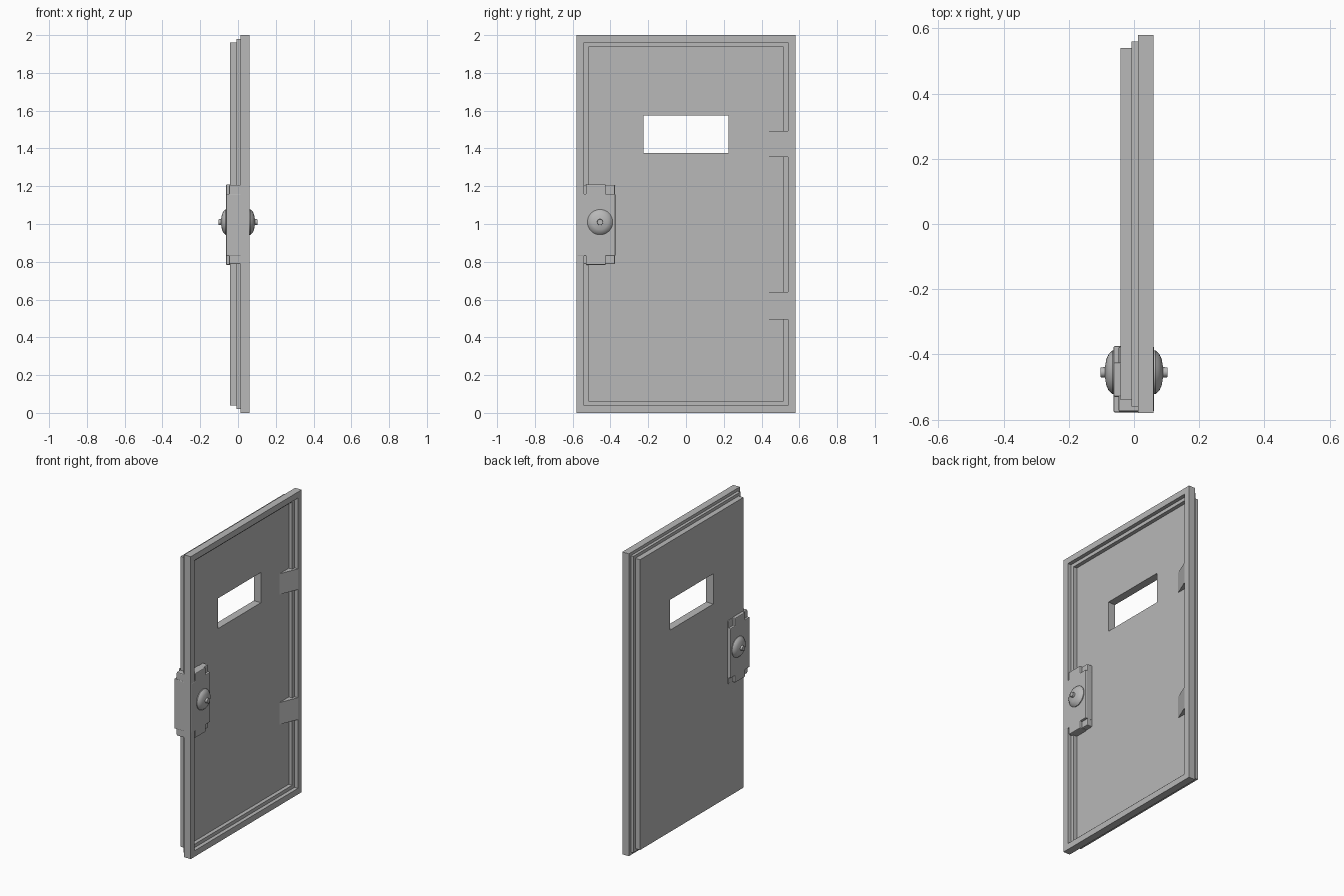
import bpy, bmesh, math
from mathutils import Matrix

if "Cube" in bpy.data.objects:
    bpy.data.objects.remove(bpy.data.objects["Cube"])

grey = bpy.data.materials.new("door_grey")
grey.diffuse_color = (0.48, 0.48, 0.48, 1)
grey.use_nodes = True
grey.node_tree.nodes["Principled BSDF"].inputs["Base Color"].default_value = grey.diffuse_color


def finish(bm, name, smooth=False, bevel=0):
    bmesh.ops.recalc_face_normals(bm, faces=bm.faces)
    me = bpy.data.meshes.new(name)
    bm.to_mesh(me)
    bm.free()
    ob = bpy.data.objects.new(name, me)
    bpy.context.collection.objects.link(ob)
    me.materials.append(grey)
    if bevel:
        mod = ob.modifiers.new("bevel", "BEVEL")
        mod.width, mod.segments = bevel, 2
    if smooth:
        bpy.ops.object.select_all(action='DESELECT')
        bpy.context.view_layer.objects.active = ob
        ob.select_set(True)
        bpy.ops.object.shade_smooth_by_angle(angle=math.radians(35))
    return ob


def box(name, x, y, z, bevel):
    bm = bmesh.new()
    bmesh.ops.create_cube(bm, size=1)
    for v in bm.verts:
        for i, (lo, hi) in enumerate((x, y, z)):
            v.co[i] = lo if v.co[i] < 0 else hi
    return finish(bm, name, bevel=bevel)


# Door leaf: rectangular rings swept from the window, round the stepped edge and back
BACK, PANEL, RIM = -0.042, 0.01, 0.06


def inset(d):
    return (-0.58 + d, 0.58 - d, d, 2 - d)


window = (-0.225, 0.225, 1.375, 1.575)
rings = [(window, BACK)]
for d, x in [(0.04, BACK), (0.04, -0.007), (0.02, -0.007), (0.02, 0.012), (0, 0.012),
             (0, RIM), (0.04, RIM), (0.04, 0.035), (0.063, 0.035), (0.063, PANEL)]:
    rings.append((inset(d), x))
rings.append((window, PANEL))
bm = bmesh.new()
loops = []
for (y0, y1, z0, z1), x in rings:
    loops.append([bm.verts.new((x, y, z)) for y, z in ((y0, z0), (y1, z0), (y1, z1), (y0, z1))])
for i, a in enumerate(loops):
    b = loops[(i + 1) % len(loops)]
    for k in range(4):
        bm.faces.new((a[k], a[(k + 1) % 4], b[(k + 1) % 4], b[k]))
finish(bm, "door_leaf")

# Hinge ramps rising from the panel to the rim
for name, z0, z1 in (("lower_hinge_ramp", 0.495, 0.64), ("upper_hinge_ramp", 1.355, 1.492)):
    bm = bmesh.new()
    low, high = [[bm.verts.new((x, y, z)) for x, y in ((PANEL, 0.42), (RIM, 0.54), (PANEL, 0.54))]
                 for z in (z0, z1)]
    bm.faces.new(low)
    bm.faces.new(high)
    for k in range(3):
        n = (k + 1) % 3
        bm.faces.new((low[k], low[n], high[n], high[k]))
    finish(bm, name)

# Lock case: core block with raised cross plates leaving stepped corners
box("lock_core", (-0.048, 0.046), (-0.576, -0.376), (0.787, 1.207), 0.006)
box("lock_tall_plate", (-0.063, 0.061), (-0.53, -0.425), (0.783, 1.21), 0.005)
box("lock_wide_plate", (-0.063, 0.061), (-0.578, -0.374), (0.83, 1.16), 0.005)

# Knobs: lathed dome with a short stub, one on each side
profile = [(0.055, 0.067), (0.066, 0.067), (0.07, 0.063), (0.078, 0.056), (0.085, 0.04),
           (0.089, 0.016), (0.103, 0.015)]
for name, side in (("inner_knob", 1), ("outer_knob", -1)):
    bm = bmesh.new()
    n = 32
    rows = []
    for x, r in profile:
        rows.append([bm.verts.new((side * x, -0.455 + r * math.cos(2 * math.pi * k / n),
                                   1.01 + r * math.sin(2 * math.pi * k / n))) for k in range(n)])
    for a, b in zip(rows, rows[1:]):
        for k in range(n):
            bm.faces.new((a[k], a[(k + 1) % n], b[(k + 1) % n], b[k]))
    bm.faces.new(rows[0])
    bm.faces.new(rows[-1])
    finish(bm, name, smooth=True)
